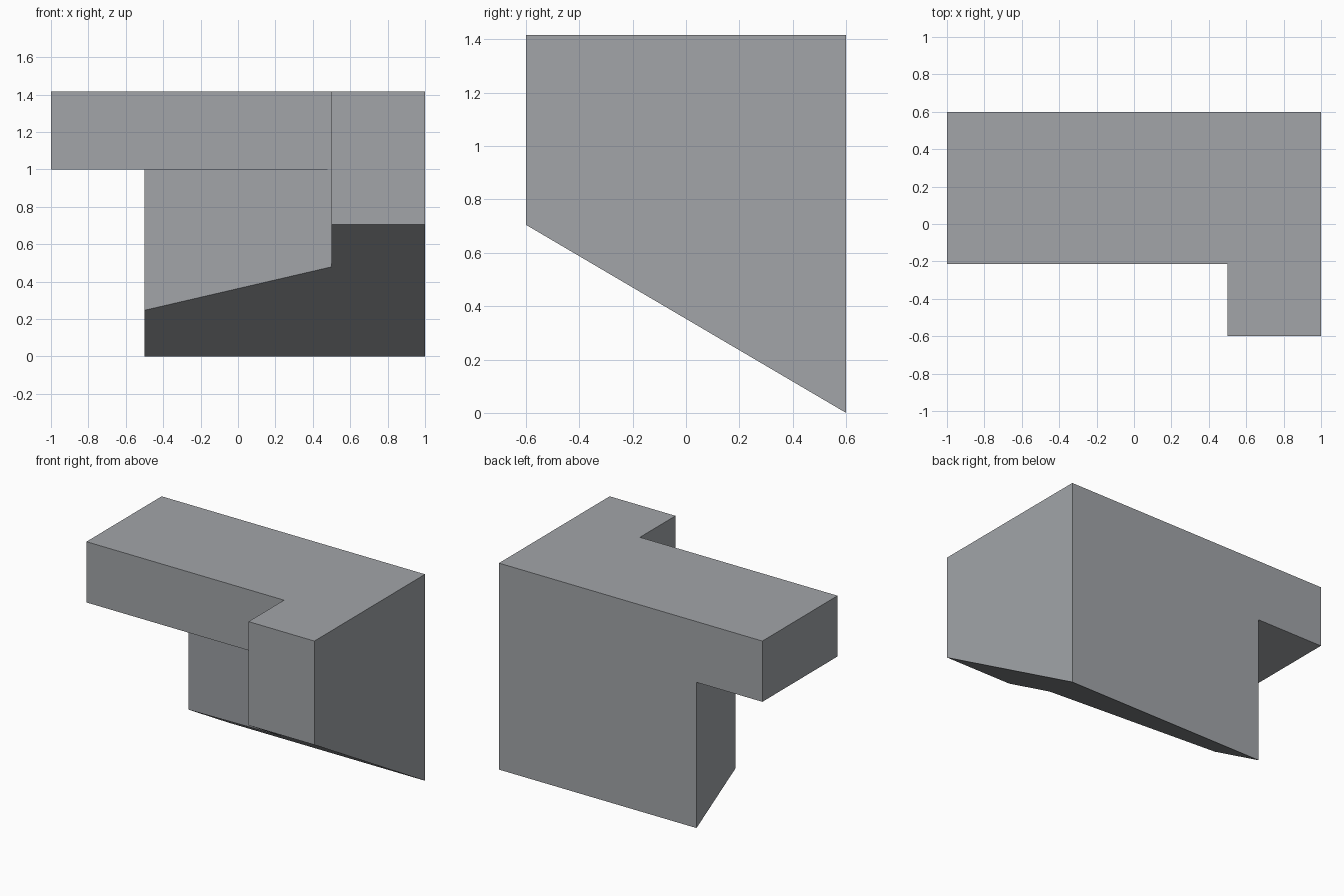
import bpy
import bmesh
from mathutils import Vector

cube = bpy.data.objects.get("Cube")
if cube:
    bpy.data.objects.remove(cube, do_unlink=True)

BACK, FRONT, BEAM_FRONT = 0.6, -0.6, -0.215
TOP, BEAM_BOTTOM, SLOPE_TOP = 1.417, 1.0, 0.705

grey = bpy.data.materials.new("plain grey")
grey.use_nodes = True
colour = (0.36, 0.375, 0.395, 1)
grey.diffuse_color = colour
grey.node_tree.nodes["Principled BSDF"].inputs["Base Color"].default_value = colour


def prism(name, plan, bottom, top, slope=None):
    """Extrude a plan outline upwards, optionally trimming below a sloping plane."""
    bm = bmesh.new()
    base = bm.faces.new([bm.verts.new((x, y, bottom)) for x, y in plan])
    extruded = bmesh.ops.extrude_face_region(bm, geom=[base], use_keep_orig=True)
    verts = [v for v in extruded["geom"] if isinstance(v, bmesh.types.BMVert)]
    bmesh.ops.translate(bm, verts=verts, vec=(0, 0, top - bottom))
    if slope:
        point, normal = slope
        geom = bm.verts[:] + bm.edges[:] + bm.faces[:]
        cut = bmesh.ops.bisect_plane(bm, geom=geom, plane_co=point,
                                     plane_no=normal, clear_inner=True)
        rim = [e for e in cut["geom_cut"] if isinstance(e, bmesh.types.BMEdge)]
        bmesh.ops.contextual_create(bm, geom=rim)
    bmesh.ops.recalc_face_normals(bm, faces=bm.faces[:])
    mesh = bpy.data.meshes.new(name)
    bm.to_mesh(mesh)
    bm.free()
    mesh.materials.append(grey)
    obj = bpy.data.objects.new(name, mesh)
    bpy.context.collection.objects.link(obj)
    return obj


# Lower block: angled front wall, right-hand wing and sloping underside
slope = (Vector((0, BACK, 0)), Vector((0, SLOPE_TOP, BACK - FRONT)))
block = prism("angled_block",
              [(-0.5, BACK), (-0.5, 0.18), (0.5, BEAM_FRONT),
               (0.5, FRONT), (1, FRONT), (1, BACK)],
              -0.2, BEAM_BOTTOM, slope)

# Upper slab: overhanging beam joined to the wing
slab = prism("overhanging_slab",
             [(-1, BACK), (-1, BEAM_FRONT), (0.5, BEAM_FRONT),
              (0.5, FRONT), (1, FRONT), (1, BACK)],
             BEAM_BOTTOM, TOP)

# Fuse into one solid and merge the coplanar faces
union = slab.modifiers.new("join block", 'BOOLEAN')
union.operation = 'UNION'
union.solver = 'EXACT'
union.object = block
tidy = slab.modifiers.new("merge flat faces", 'DECIMATE')
tidy.decimate_type = 'DISSOLVE'
tidy.angle_limit = 0.01
bpy.context.view_layer.objects.active = slab
for modifier in (union, tidy):
    bpy.ops.object.modifier_apply(modifier=modifier.name)
bpy.data.objects.remove(block, do_unlink=True)
slab.name = "overhanging_body"
